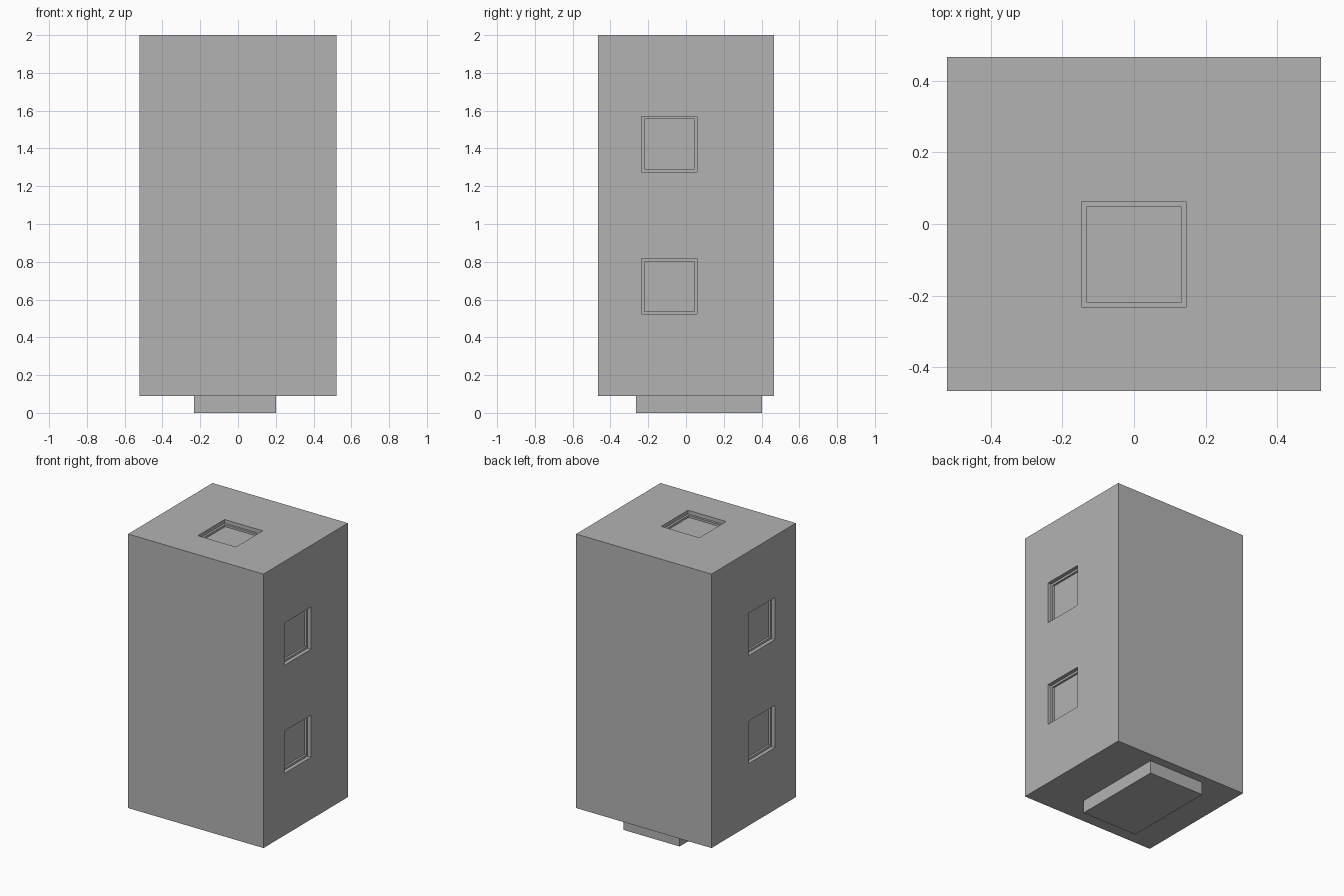
import bpy
import bmesh
from mathutils import Matrix, Vector

default = bpy.data.objects.get("Cube")
if default:
    bpy.data.objects.remove(default, do_unlink=True)

grey = bpy.data.materials.new("mid grey")
grey.use_nodes = True
colour = (0.45, 0.45, 0.45, 1)
grey.diffuse_color = colour
grey.node_tree.nodes["Principled BSDF"].inputs["Base Color"].default_value = colour


def box(name, low, high):
    """Box between two opposite corners."""
    low, high = Vector(low), Vector(high)
    bm = bmesh.new()
    bmesh.ops.create_cube(bm, size=1, matrix=Matrix.Translation((low + high) / 2)
                          @ Matrix.Diagonal((high - low).to_4d()))
    mesh = bpy.data.meshes.new(name)
    bm.to_mesh(mesh)
    bm.free()
    mesh.materials.append(grey)
    obj = bpy.data.objects.new(name, mesh)
    bpy.context.collection.objects.link(obj)
    return obj


def cut(target, centre, size):
    """Carve a box-shaped recess and discard the cutter."""
    c, half = Vector(centre), Vector(size) / 2
    cutter = box("recess_cutter", c - half, c + half)
    cutter.hide_render = True
    mod = target.modifiers.new("recess", 'BOOLEAN')
    mod.operation = 'DIFFERENCE'
    mod.solver = 'EXACT'
    mod.object = cutter
    bpy.context.view_layer.objects.active = target
    bpy.ops.object.modifier_apply(modifier=mod.name)
    bpy.data.objects.remove(cutter, do_unlink=True)


# Main block and the offset plate under it
half_x, half_y, top = 0.522, 0.465, 2.0
body = box("body", (-half_x, -half_y, 0.09), (half_x, half_y, top))
box("base_plate", (-0.233, -0.265, 0), (0.2, 0.403, 0.09))

# Stepped square recesses: a wide shallow step, then a narrower deeper one
recess_y = -0.085
for width, depth in ((0.294, 0.026), (0.264, 0.04)):
    for side in (-1, 1):
        for z in (0.67, 1.423):
            cut(body, (side * half_x, recess_y - 0.003, z), (2 * depth, width, width))
    cut(body, (0, recess_y, top), (width, width, 2 * depth))
